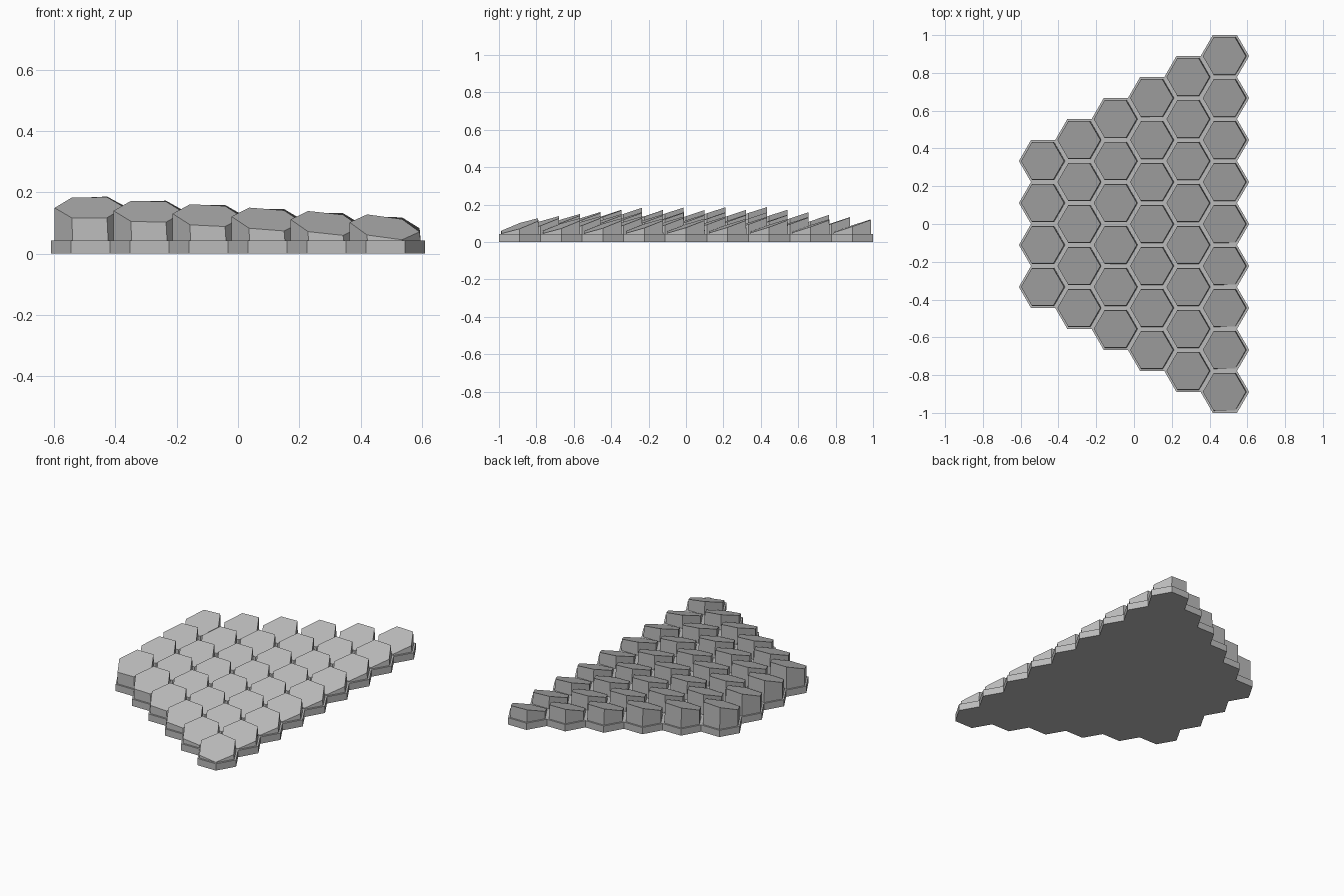
import bpy, bmesh
from math import sin, cos, radians, sqrt

cube = bpy.data.objects.get("Cube")
if cube:
    bpy.data.objects.remove(cube)

APOTHEM = 1 / 9
RADIUS = APOTHEM * 2 / sqrt(3)
BASE_TOP = 0.043
TILE_RADIUS = 0.117
COLUMNS = 6

stone = bpy.data.materials.new("grey stone")
stone.use_nodes = True
stone.diffuse_color = (0.5, 0.5, 0.5, 1)
stone.node_tree.nodes["Principled BSDF"].inputs["Base Color"].default_value = (0.5, 0.5, 0.5, 1)


def hexagon(x, y, r):
    return [(x + r * cos(radians(60 * k)), y + r * sin(radians(60 * k))) for k in range(6)]


def prism(name, bottom, top):
    """Closed prism between two rings of points."""
    bm = bmesh.new()
    low = [bm.verts.new(p) for p in bottom]
    high = [bm.verts.new(p) for p in top]
    n = len(low)
    bm.faces.new(low[::-1])
    bm.faces.new(high)
    for k in range(n):
        j = (k + 1) % n
        bm.faces.new((low[k], low[j], high[j], high[k]))
    mesh = bpy.data.meshes.new(name)
    bm.to_mesh(mesh)
    bm.free()
    mesh.materials.append(stone)
    obj = bpy.data.objects.new(name, mesh)
    bpy.context.collection.objects.link(obj)


# Columns of hexagonal cells, each with a flat base and a tilted tile
for col in range(COLUMNS):
    count = 4 + col
    x = (col - 2.5) * RADIUS * 1.5
    centre_z = 0.15 - 0.0128 * col
    for row in range(count):
        y = (row - (count - 1) / 2) * 2 * APOTHEM
        slope_x = 0.01 - 0.022 * col + 0.06 * (y + 0.3)
        slope_y = 0.34
        ring = hexagon(x, y, RADIUS)
        prism("cell_base", [(*p, 0) for p in ring], [(*p, BASE_TOP) for p in ring])
        # Tile walls lean slightly in on the right-hand side
        foot = hexagon(x, y, TILE_RADIUS)
        head = hexagon(x - 0.003, y, TILE_RADIUS - 0.003)
        prism("tilted_tile", [(*p, 0.02) for p in foot],
              [(u, v, centre_z + slope_x * (u - x) + slope_y * (v - y)) for u, v in head])
